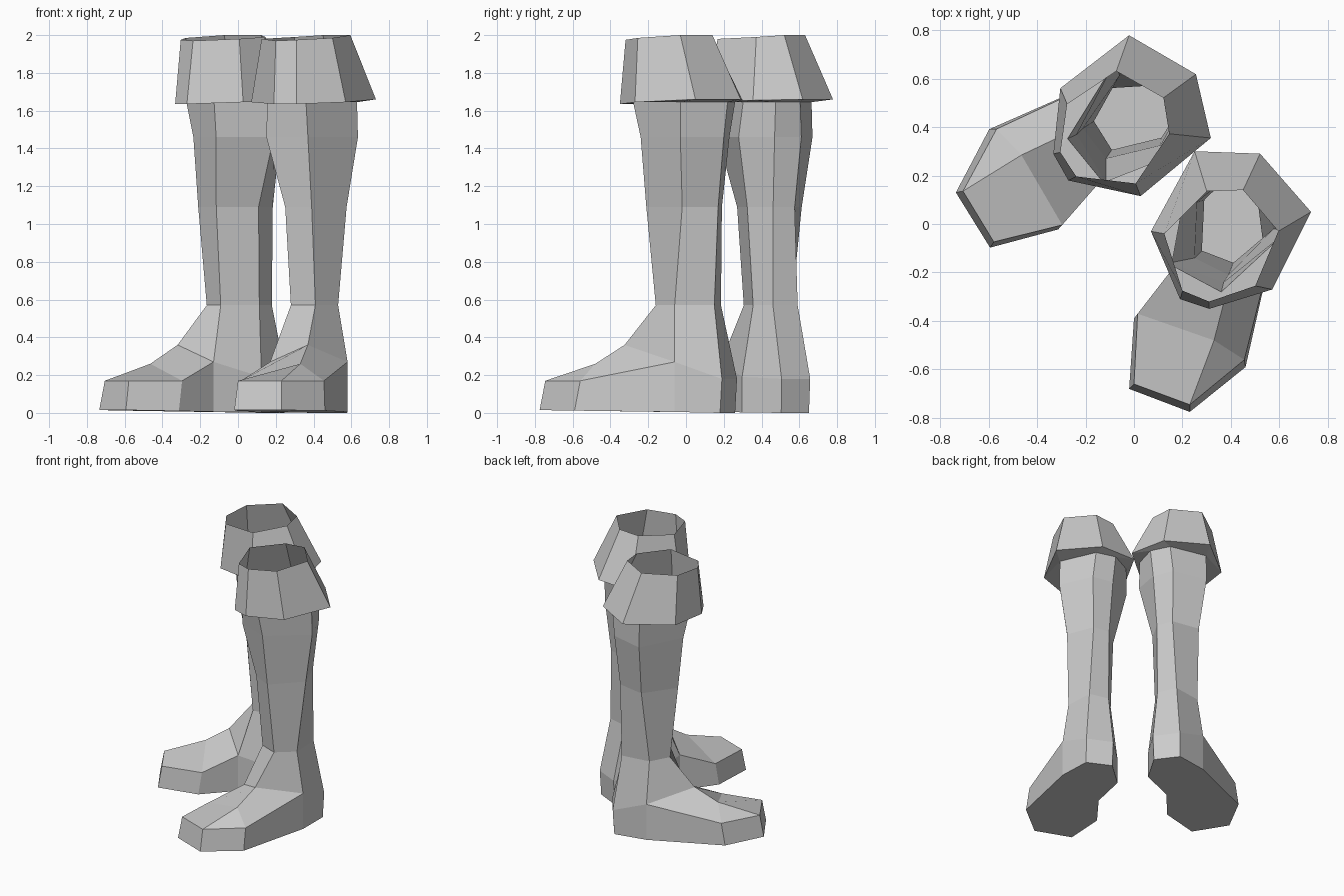
import bpy, bmesh, math
from mathutils import Matrix, Vector

cube = bpy.data.objects.get("Cube")
if cube:
    bpy.data.objects.remove(cube, do_unlink=True)

grey = bpy.data.materials.new("plain grey")
grey.use_nodes = True
grey.diffuse_color = (0.6, 0.6, 0.6, 1)
grey.node_tree.nodes["Principled BSDF"].inputs["Base Color"].default_value = (0.6, 0.6, 0.6, 1)

# The right boot is the left boot reflected across a slanted upright plane
a = math.radians(101)
MIRROR = Matrix(((math.cos(a), math.sin(a), 0, 0.07),
                 (math.sin(a), -math.cos(a), 0, 0.052),
                 (0, 0, 1, 0), (0, 0, 0, 1)))


def ring(points, z):
    return [(x, y, z) for x, y in points]


def band(lo, hi, n):
    """Quads between two rings of n points, given their first indices."""
    return [(lo + i, lo + (i + 1) % n, hi + (i + 1) % n, hi + i) for i in range(n)]


def build(name, verts, faces):
    """Make the part for the left boot and its reflection for the right."""
    for side in ("left", "right"):
        bm = bmesh.new()
        vs = [bm.verts.new(v) for v in verts]
        for f in faces:
            bm.faces.new([vs[i] for i in f])
        if side == "right":
            bm.transform(MIRROR)
            bmesh.ops.reverse_faces(bm, faces=bm.faces[:])
        mesh = bpy.data.meshes.new(f"{side}_{name}")
        bm.to_mesh(mesh)
        bm.free()
        mesh.materials.append(grey)
        bpy.context.collection.objects.link(bpy.data.objects.new(f"{side}_{name}", mesh))


# Six-sided rings of the shaft, from the front and round by the outer side
ankle = ring([(.41, -.16), (.53, -.06), (.52, .15), (.38, .185), (.29, .10), (.28, -.11)], .57)
shin = ring([(.39, -.21), (.575, -.02), (.50, .17), (.38, .19), (.26, .09), (.25, -.14)], 1.09)
calf = ring([(.37, -.24), (.635, -.03), (.53, .20), (.38, .23), (.20, .16), (.15, -.16)], 1.46)
knee = ring([(.36, -.28), (.63, -.03), (.52, .22), (.38, .26), (.22, .18), (.155, -.17)], 1.645)

# Shaft
build("shaft", ankle + shin + calf + knee,
      band(0, 6, 6) + band(6, 12, 6) + band(12, 18, 6))

# Flared cuff, open at the top, with a narrow underside to the shaft
hem = [(.31, -.35, 1.635), (.57, -.27, 1.645), (.73, .05, 1.66), (.52, .29, 1.66),
       (.25, .30, 1.655), (.07, -.03, 1.645), (.19, -.31, 1.635)]
rim = [(.31, -.32, 1.975), (.50, -.255, 1.985), (.595, -.03, 2.0), (.45, .14, 2.0),
       (.30, .135, 1.99), (.125, -.04, 1.98), (.20, -.275, 1.97)]
under = [(0, 1, 7, 6), (1, 8, 7), (1, 2, 9, 8), (2, 3, 10, 9),
         (3, 4, 10), (4, 5, 11, 10), (5, 12, 11), (5, 0, 6, 12)]
build("cuff", knee + hem + rim, under + band(6, 13, 7))

# Foot: sole outline, welt above it, two instep points, then the ankle ring
sole = [(-.02, -.68, .015), (.23, -.775, .015), (.46, -.59, .012), (.58, -.06, .005),
        (.575, .18, 0), (.41, .26, 0), (.23, .10, .003), (.17, -.17, .006), (.0, -.39, .01)]
welt = [(.0, -.66, .17), (.23, -.745, .17), (.455, -.56, .17), (.58, -.06, .27),
        (.58, .19, .18), (.41, .27, .18), (.23, .10, .19), (.17, -.17, .27), (.015, -.37, .17)]
instep = [(.33, -.48, .26), (.37, -.325, .36)]
upper = [(9, 10, 18, 17), (10, 11, 18), (11, 12, 19, 18), (17, 18, 19, 16),
         (19, 12, 21, 20), (16, 19, 20, 25), (12, 13, 22, 21),
         (13, 14, 23, 22), (14, 15, 24, 23), (15, 16, 25, 24)]
build("foot", sole + welt + instep + ankle,
      [tuple(range(8, -1, -1))] + band(0, 9, 9) + upper)
